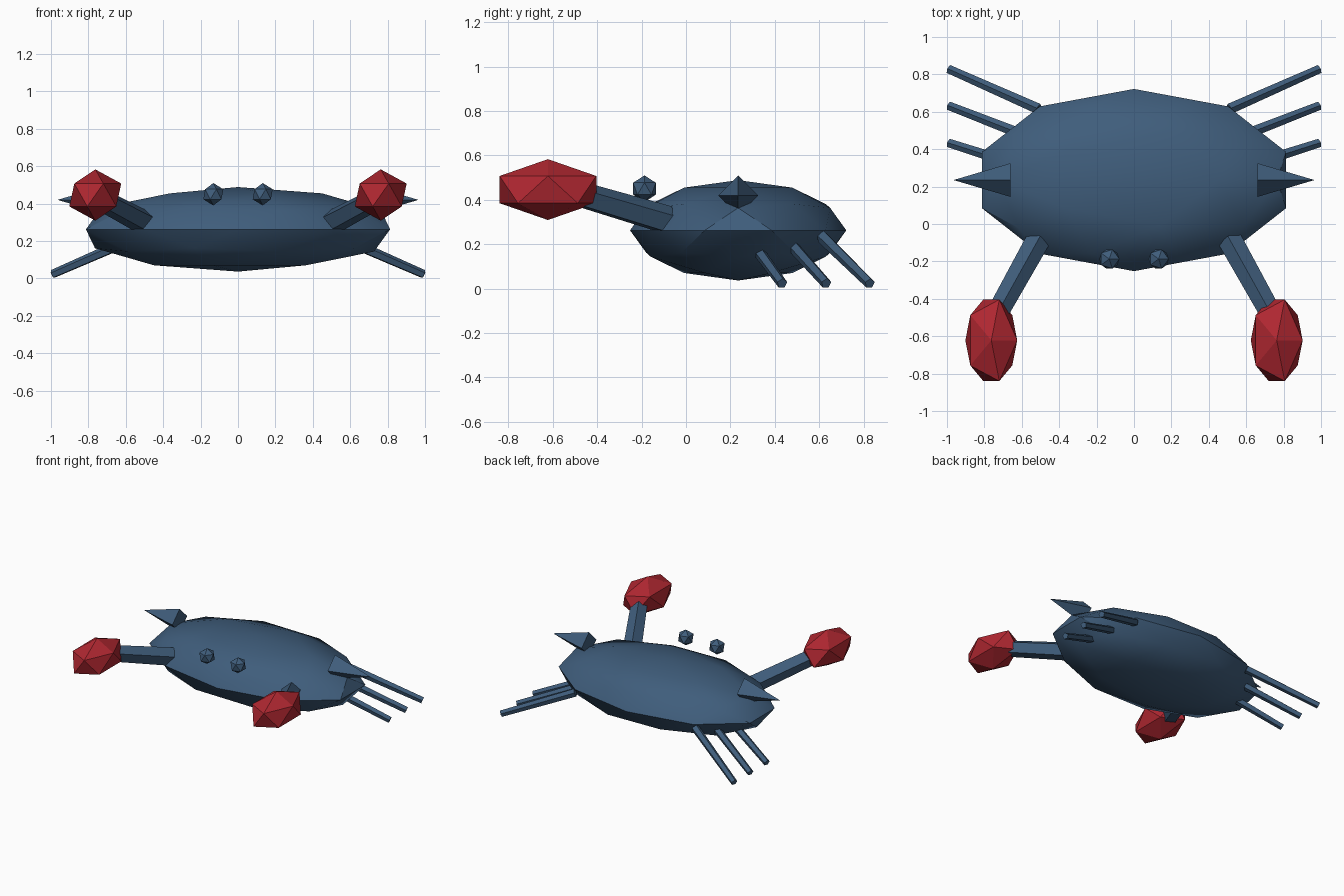
import bpy
import math
from mathutils import Vector

cube = bpy.data.objects.get("Cube")
if cube:
    bpy.data.objects.remove(cube, do_unlink=True)


def make_material(name, colour):
    mat = bpy.data.materials.new(name)
    mat.use_nodes = True
    mat.diffuse_color = colour
    mat.node_tree.nodes["Principled BSDF"].inputs["Base Color"].default_value = colour
    return mat


BLUE = make_material("shell blue", (0.05, 0.11, 0.2, 1))
RED = make_material("claw red", (0.43, 0.02, 0.03, 1))


def finish(name, mat):
    obj = bpy.context.object
    obj.name = name
    obj.data.materials.append(mat)
    return obj


def ball(name, mat, centre, radii, detail=1):
    bpy.ops.mesh.primitive_ico_sphere_add(subdivisions=detail, radius=1, location=centre)
    obj = finish(name, mat)
    obj.scale = radii
    bpy.ops.object.transform_apply(location=False, rotation=False, scale=True)
    return obj


def limb(name, start, end, r_start, r_end, sides=5):
    """Tapered faceted rod from start to end; a zero end radius makes a spike."""
    a, b = Vector(start), Vector(end)
    bpy.ops.mesh.primitive_cone_add(vertices=sides, radius1=r_start, radius2=r_end,
                                    depth=(b - a).length, location=(a + b) / 2)
    obj = finish(name, BLUE)
    obj.rotation_euler = (b - a).to_track_quat('Z', 'Y').to_euler()
    return obj


# Broad flattened shell, smooth with a sharp rim
ball("shell", BLUE, (0, 0.235, 0.2625), (0.855, 0.487, 0.226), 2)
bpy.ops.object.shade_smooth_by_angle(angle=math.radians(30))

for side, s in (("left", 1), ("right", -1)):
    # Eyes
    ball(side + "_eye", BLUE, (s * 0.132, -0.187, 0.45), (0.06, 0.06, 0.06))

    # Arm and claw
    limb(side + "_arm", (s * 0.51, -0.08, 0.305), (s * 0.755, -0.52, 0.435), 0.068, 0.06)
    ball(side + "_claw", RED, (s * 0.763, -0.622, 0.446), (0.155, 0.256, 0.137))

    # Side spike
    limb(side + "_spike", (s * 0.66, 0.235, 0.42), (s * 0.965, 0.235, 0.42), 0.09, 0, 4)

    # Three walking legs swept backwards
    for name, y_hip, y_foot in (("front", 0.28, 0.433), ("middle", 0.445, 0.632),
                                ("back", 0.615, 0.828)):
        limb(f"{side}_{name}_leg", (s * 0.51, y_hip, 0.232), (s * 0.99, y_foot, 0.023),
             0.03, 0.024)
